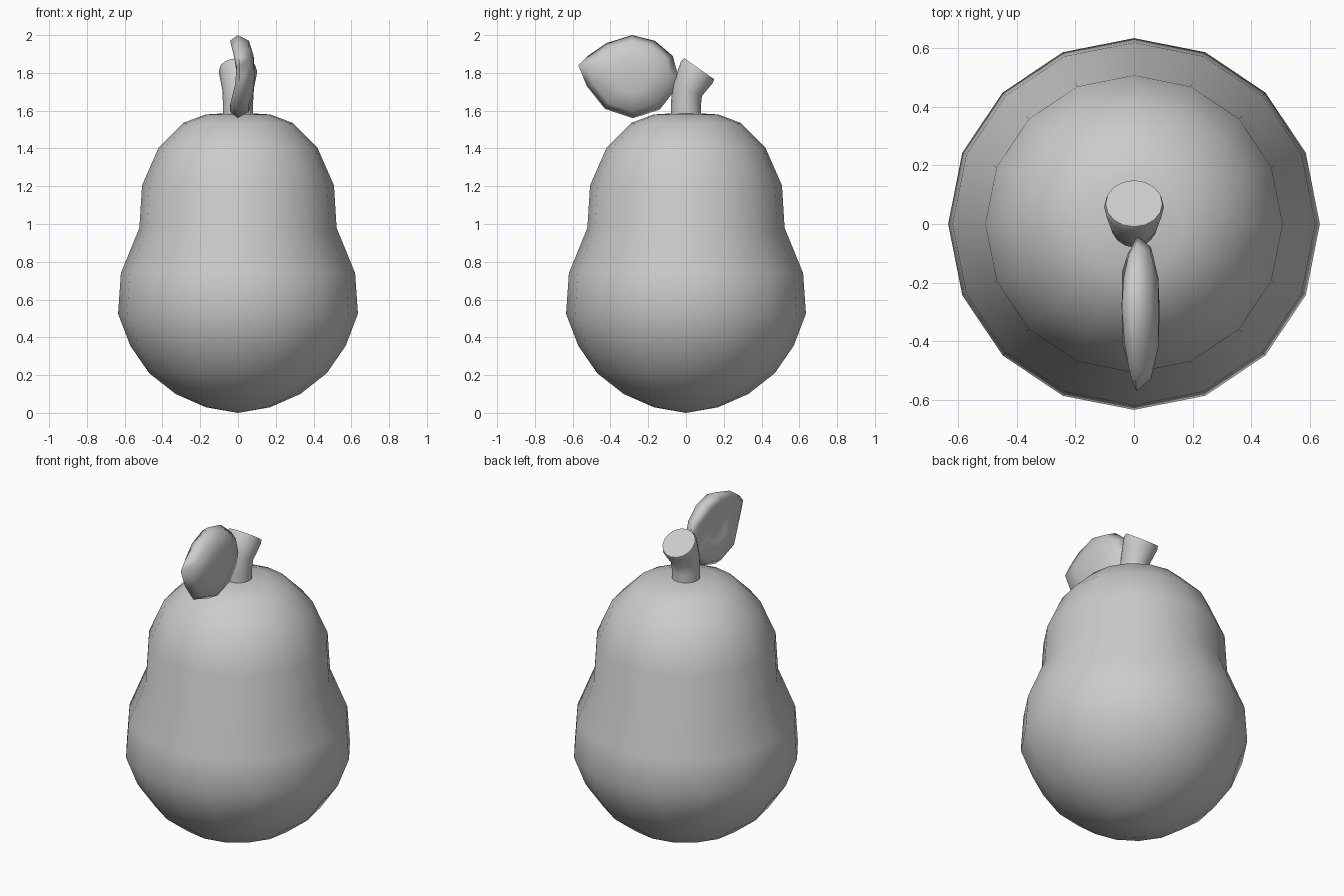
import bpy, bmesh
from math import sin, cos, tau, radians
from mathutils import Vector

cube = bpy.data.objects.get("Cube")
if cube:
    bpy.data.objects.remove(cube, do_unlink=True)

grey = bpy.data.materials.new("soft_grey")
grey.use_nodes = True
grey.diffuse_color = (0.6, 0.6, 0.6, 1)
grey.node_tree.nodes["Principled BSDF"].inputs["Base Color"].default_value = (0.6, 0.6, 0.6, 1)


def loft(name, start, rings, end, angle):
    """Skin a stack of equal rings, closing each end with a fan to a point."""
    bm = bmesh.new()
    loops = [[bm.verts.new(p) for p in ring] for ring in rings]
    first, last = bm.verts.new(start), bm.verts.new(end)
    n = len(loops[0])
    for i in range(n):
        j = (i + 1) % n
        bm.faces.new((first, loops[0][j], loops[0][i]))
        bm.faces.new((last, loops[-1][i], loops[-1][j]))
        for a, b in zip(loops, loops[1:]):
            bm.faces.new((a[i], a[j], b[j], b[i]))
    bmesh.ops.recalc_face_normals(bm, faces=bm.faces)
    mesh = bpy.data.meshes.new(name)
    bm.to_mesh(mesh)
    bm.free()
    mesh.materials.append(grey)
    obj = bpy.data.objects.new(name, mesh)
    bpy.context.collection.objects.link(obj)
    bpy.ops.object.select_all(action='DESELECT')
    obj.select_set(True)
    bpy.context.view_layer.objects.active = obj
    bpy.ops.object.shade_smooth_by_angle(angle=radians(angle))
    return obj


def circle(y, z, r, tilt=0, sides=16):
    """Ring around the z axis, leaning towards the back by tilt degrees."""
    t = radians(tilt)
    return [Vector((r * cos(a), y + r * sin(a) * cos(t), z - r * sin(a) * sin(t)))
            for a in (tau * i / sides for i in range(sides))]


# Fruit body
body = [(0.17, 0.03), (0.33, 0.10), (0.47, 0.21), (0.57, 0.355), (0.635, 0.525),
        (0.62, 0.74), (0.522, 0.98), (0.508, 1.205), (0.42, 1.405),
        (0.29, 1.535), (0.17, 1.58)]
loft("fruit_body", (0, 0, 0), [circle(0, z, r) for r, z in body], (0, 0, 1.59), 60)

# Stem, bending to the back and flaring at its cut end
stem = [(0, 1.55, 0.08, 0), (0, 1.64, 0.08, 8), (0.008, 1.71, 0.083, 23),
        (0.058, 1.805, 0.102, 35), (0.07, 1.822, 0.097, 35)]
loft("stem", (0, 0, 1.55), [circle(*s) for s in stem], (0, 0.07, 1.822), 40)

# Leaf: outline from tip over the top to the base and back underneath
outline = [(-0.57, 1.84), (-0.52, 1.89), (-0.42, 1.958), (-0.285, 2.0), (-0.165, 1.97),
           (-0.07, 1.89), (-0.04, 1.78), (-0.065, 1.70), (-0.14, 1.605),
           (-0.28, 1.56), (-0.43, 1.61), (-0.525, 1.73)]
mid = Vector((-0.30, 1.80))


def leaf_ring(scale, x, fold=0):
    """Scaled outline; fold pulls points away from the spine to one side."""
    ring = []
    for p in outline:
        q = mid + (Vector(p) - mid) * scale
        off_spine = min(1, abs(q.y - mid.y) / 0.17)
        ring.append((x - fold * off_spine, q.x, q.y))
    return ring


leaf = [leaf_ring(0.45, 0.01, 0.04), leaf_ring(0.85, 0.0, 0.042), leaf_ring(1, 0.012, 0.015),
        leaf_ring(0.85, 0.058), leaf_ring(0.45, 0.083)]
loft("leaf", (0.012, mid.x, mid.y), leaf, (0.088, mid.x, mid.y), 80)
